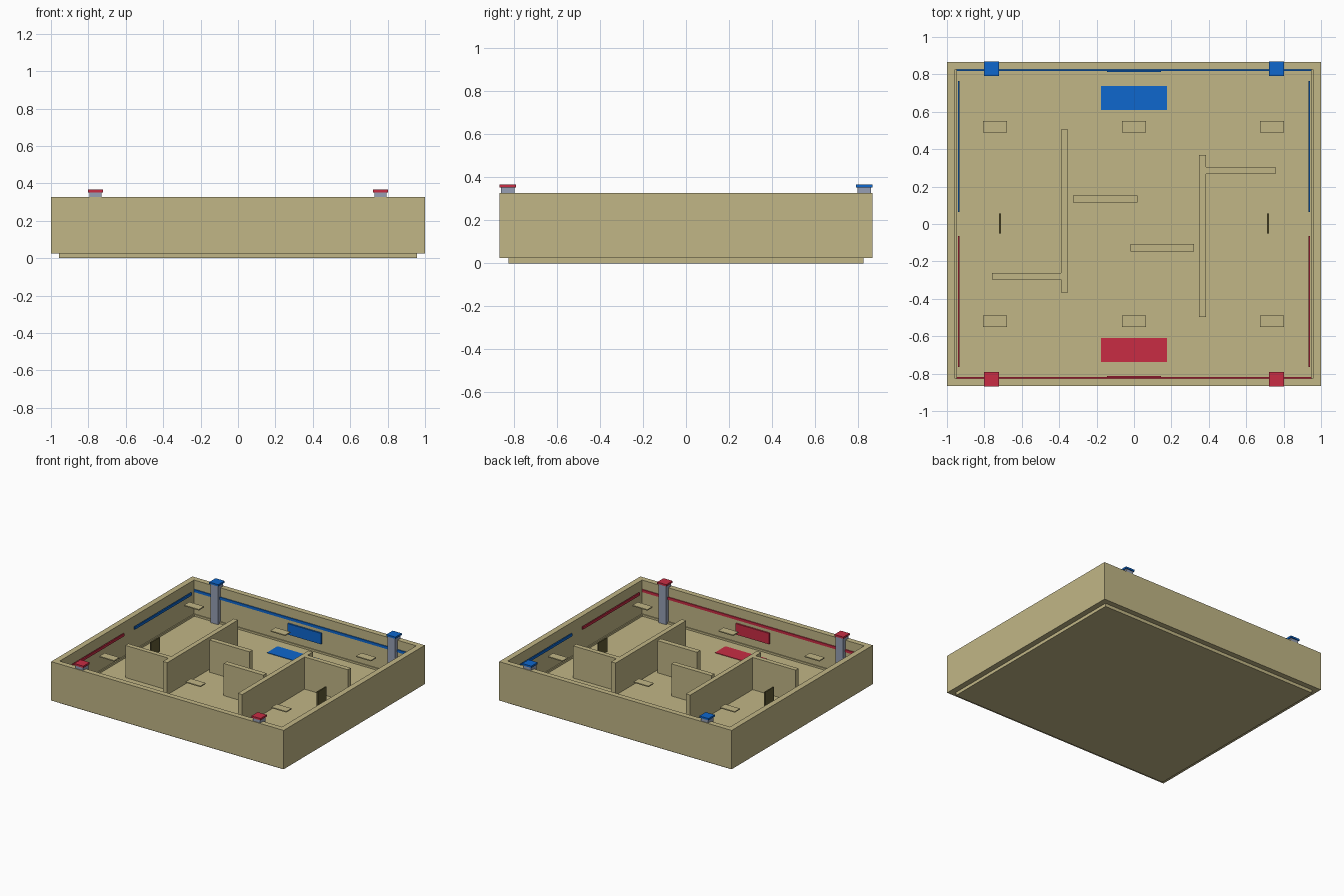
import bpy
import bmesh

if "Cube" in bpy.data.objects:
    bpy.data.objects.remove(bpy.data.objects["Cube"], do_unlink=True)


def material(name, rgb):
    lin = [((c / 255 + 0.055) / 1.055) ** 2.4 for c in rgb] + [1.0]
    mat = bpy.data.materials.new(name)
    mat.use_nodes = True
    mat.diffuse_color = lin
    mat.node_tree.nodes["Principled BSDF"].inputs["Base Color"].default_value = lin
    return mat


SAND = material("sand", (193, 182, 134))
DARK = material("dark_olive", (96, 90, 52))
RED = material("red", (200, 44, 68))
BLUE = material("blue", (14, 103, 205))
STEEL = material("steel_grey", (150, 159, 180))


def finish(name, bm, mat):
    bmesh.ops.recalc_face_normals(bm, faces=bm.faces)
    mesh = bpy.data.meshes.new(name)
    bm.to_mesh(mesh)
    bm.free()
    mesh.materials.append(mat)
    obj = bpy.data.objects.new(name, mesh)
    bpy.context.collection.objects.link(obj)
    return obj


def box(name, xs, ys, zs, mat):
    """Box spanning the given x, y and z ranges."""
    bm = bmesh.new()
    bmesh.ops.create_cube(bm, size=1)
    for v in bm.verts:
        v.co = [r[0] if c < 0 else r[1] for c, r in zip(v.co, (xs, ys, zs))]
    return finish(name, bm, mat)


def centred(name, centre, size, mat):
    spans = [(c - s / 2, c + s / 2) for c, s in zip(centre, size)]
    return box(name, *spans, mat)


def ring(name, outer, inner, z0, z1, mat):
    """Closed rectangular frame with mitred corners."""
    bm = bmesh.new()
    loops = []
    for (x, y), z in ((outer, z0), (outer, z1), (inner, z1), (inner, z0)):
        loops.append([bm.verts.new((sx * x, sy * y, z))
                      for sx, sy in ((-1, -1), (1, -1), (1, 1), (-1, 1))])
    for i in range(4):
        a, b = loops[i], loops[(i + 1) % 4]
        for j in range(4):
            k = (j + 1) % 4
            bm.faces.new((a[j], a[k], b[k], b[j]))
    return finish(name, bm, mat)


FLOOR = 0.05
INNER_TOP = 0.30

# Floor slab, outer walls and thin skirting
box("floor", (-0.956, 0.956), (-0.825, 0.825), (0, FLOOR), SAND)
ring("outer_walls", (1, 0.867), (0.956, 0.825), 0.025, 0.327, SAND)
ring("skirting", (0.956, 0.825), (0.948, 0.818), FLOOR, 0.065, SAND)

# Interior partitions
partitions = {
    "long_wall_right": ((-0.39, -0.353), (-0.365, 0.505)),
    "branch_wall_right": ((-0.76, -0.39), (-0.298, -0.262)),
    "short_wall_back": ((-0.325, 0.018), (0.115, 0.153)),
    "short_wall_front": ((-0.02, 0.322), (-0.147, -0.107)),
    "long_wall_left": ((0.347, 0.385), (-0.498, 0.37)),
    "branch_wall_left": ((0.385, 0.757), (0.268, 0.305)),
}
for name, (xs, ys) in partitions.items():
    box(name, xs, ys, (FLOOR, INNER_TOP), SAND)

# Small upright boards on each side
for side, sx in (("right", -1), ("left", 1)):
    centred("board_" + side, (sx * 0.717, 0.003, 0.185), (0.01, 0.108, 0.11), DARK)

# Each end has its own team colour
for end, sy, team in (("front", -1, RED), ("back", 1, BLUE)):
    # Painted pad, wall panel and end stripe
    centred("pad_" + end, (0, sy * 0.674, FLOOR + 0.002), (0.354, 0.128, 0.004), team)
    centred("panel_" + end, (0, sy * 0.819, 0.168), (0.288, 0.012, 0.085), team)
    centred("end_stripe_" + end, (0, sy * 0.822, 0.247), (1.9, 0.008, 0.02), team)

    # Hovering light plates
    for spot, x in (("right", -0.742), ("middle", 0), ("left", 0.738)):
        centred("light_plate_%s_%s" % (end, spot), (x, sy * 0.52, INNER_TOP - 0.003),
                (0.128, 0.064, 0.008), SAND)

    # Corner pillars, caps and side stripes
    for side, sx in (("right", -1), ("left", 1)):
        tag = end + "_" + side
        centred("pillar_" + tag, (sx * 0.762, sy * 0.829, 0.201), (0.064, 0.064, 0.302), STEEL)
        centred("pillar_cap_" + tag, (sx * 0.762, sy * 0.829, 0.359), (0.078, 0.078, 0.014), team)
        centred("side_stripe_" + tag, (sx * 0.937, sy * 0.415, 0.247), (0.01, 0.70, 0.02), team)
